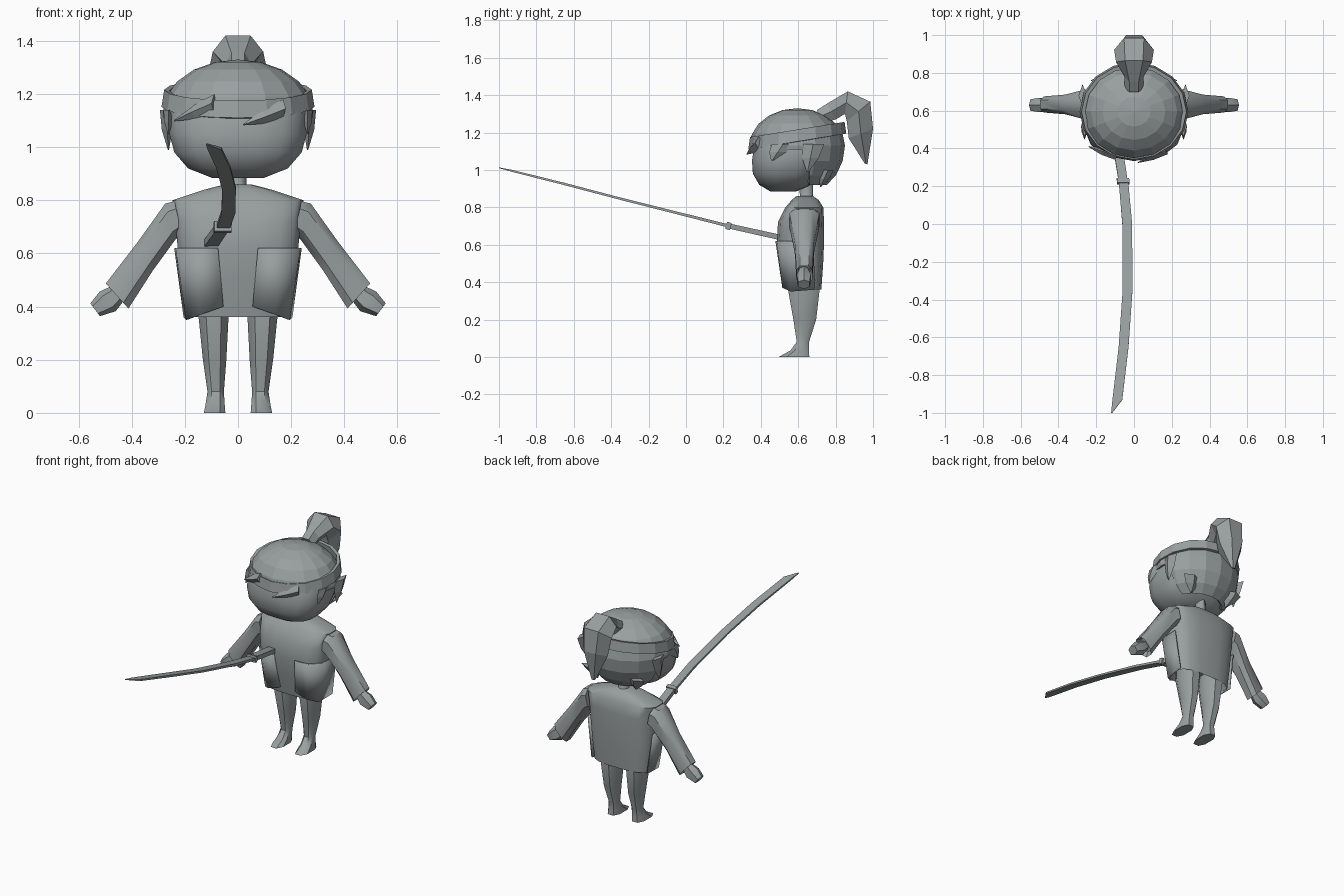
import bpy, bmesh, math
from mathutils import Vector as V

if "Cube" in bpy.data.objects:
    bpy.data.objects.remove(bpy.data.objects["Cube"])

grey = bpy.data.materials.new("slate_grey")
grey.diffuse_color = (0.32, 0.35, 0.35, 1)
grey.use_nodes = True
grey.node_tree.nodes["Principled BSDF"].inputs["Base Color"].default_value = grey.diffuse_color


def finish(name, bm, smooth=None):
    bmesh.ops.recalc_face_normals(bm, faces=bm.faces)
    me = bpy.data.meshes.new(name)
    bm.to_mesh(me)
    bm.free()
    ob = bpy.data.objects.new(name, me)
    bpy.context.collection.objects.link(ob)
    me.materials.append(grey)
    if smooth:
        bpy.ops.object.select_all(action='DESELECT')
        ob.select_set(True)
        bpy.context.view_layer.objects.active = ob
        bpy.ops.object.shade_smooth_by_angle(angle=math.radians(smooth))
    return ob


def loft(name, sections, n=8, p=1.0, turn=0.0, smooth=None):
    """Skin a list of (centre, half axis u, half axis v) cross-sections."""
    bm = bmesh.new()
    shape = lambda t: math.copysign(abs(t) ** p, t)
    rings = []
    for c, u, v in sections:
        ring = []
        for i in range(n):
            a = turn + math.tau * i / n
            ring.append(bm.verts.new(V(c) + V(u) * shape(math.cos(a)) + V(v) * shape(math.sin(a))))
        rings.append(ring)
    for r, s in zip(rings, rings[1:]):
        for i in range(n):
            j = (i + 1) % n
            bm.faces.new((r[i], r[j], s[j], s[i]))
    bm.faces.new(rings[0])
    bm.faces.new(rings[-1])
    return finish(name, bm, smooth)


def layer(z, hx, y0, y1, x=0):
    """Horizontal cross-section."""
    return ((x, (y0 + y1) / 2, z), (hx, 0, 0), (0, (y1 - y0) / 2, 0))


def lock(name, a, b, u, v):
    """Pointed strand of hair from a to b."""
    mid = V(a).lerp(V(b), 0.5)
    loft(name, [(a, u, v), (mid, V(u) * 0.75, V(v) * 0.9), (b, V(u) * 0.08, V(v) * 0.1)], 4)


# Head and neck
loft("head", [layer(.885, .10, .45, .59), layer(.92, .19, .39, .67), layer(.98, .243, .355, .72),
              layer(1.05, .262, .35, .76), layer(1.12, .265, .36, .80), layer(1.2, .24, .39, .80)],
     16, .72, math.pi / 16, 45)
loft("neck", [layer(.82, .05, .58, .71), layer(.86, .032, .61, .68), layer(.93, .032, .60, .68)], 8, 1, 0, 45)

# Hair cap: faceted dome with the face opening cut out
bm = bmesh.new()
bmesh.ops.create_uvsphere(bm, u_segments=16, v_segments=10, radius=1)
for v in bm.verts:
    v.co = (v.co.x * .283, .595 + v.co.y * .255, 1.13 + v.co.z * (.2 if v.co.z > 0 else .27))


def cut(co, no, clear=False):
    bmesh.ops.bisect_plane(bm, geom=bm.verts[:] + bm.edges[:] + bm.faces[:],
                           plane_co=co, plane_no=no, clear_inner=clear)


cut((0, 0, .92), (0, 0, 1), True)
cut((0, 0, 1.11), (0, 0, 1))
cut((0, .66, 0), (0, 1, 0))
gone = [f for f in bm.faces if f.calc_center_median().z < 1.11 and f.calc_center_median().y < .66]
bmesh.ops.delete(bm, geom=gone, context='FACES')
hair = finish("hair_cap", bm)
hair.modifiers.new("thickness", 'SOLIDIFY').thickness = .018

# Headband: tilted ring, higher at the back
bm = bmesh.new()
rows = [[], []]
for i in range(16):
    a = math.tau * i / 16
    for k, r in enumerate((1.0, .965)):
        y = .595 + .262 * r * math.sin(a)
        z = 1.185 + .16 * (y - .6) + (-.032 if k == 0 else .032)
        rows[k].append(bm.verts.new((.288 * r * math.cos(a), y, z)))
for i in range(16):
    j = (i + 1) % 16
    bm.faces.new((rows[0][i], rows[0][j], rows[1][j], rows[1][i]))
band = finish("headband", bm)
band.modifiers.new("thickness", 'SOLIDIFY').thickness = .02

# Fringe and side locks
lock("fringe_right", (.17, .39, 1.145), (.02, .325, 1.085), (.0, .0, .035), (.01, -.02, 0))
lock("fringe_left", (-.09, .36, 1.165), (-.24, .41, 1.10), (0, 0, .035), (-.01, -.02, 0))
for s in (1, -1):
    lock("side_lock", (s * .272, .68, 1.14), (s * .262, .65, .99), (0, .06, 0), (s * .022, 0, 0))
    lock("temple_lock", (s * .262, .52, 1.14), (s * .262, .46, 1.05), (0, .06, 0), (s * .018, 0, 0))
    lock("nape_lock", (s * .17, .76, 1.0), (s * .14, .72, .91), (.06, 0, 0), (0, .03, 0))

# Ponytail: outer point, inner point and half width along the bend
tail = []
for yo, zo, yi, zi, hx in ((.70, 1.32, .73, 1.25, .05), (.755, 1.355, .80, 1.27, .05),
                           (.865, 1.42, .85, 1.30, .095), (.985, 1.365, .86, 1.26, .105),
                           (1.0, 1.22, .87, 1.17, .085), (.97, 1.03, .955, 1.035, .015)):
    tail.append(((0, (yo + yi) / 2, (zo + zi) / 2), (hx, 0, 0), (0, (yo - yi) / 1.73, (zo - zi) / 1.73)))
loft("ponytail", tail, 6)

# Jacket with a hollow hem
loft("jacket", [layer(.43, .17, .56, .70), layer(.36, .20, .53, .725), layer(.50, .218, .50, .735),
                layer(.62, .23, .485, .74), layer(.72, .238, .49, .74), layer(.80, .25, .53, .735),
                layer(.84, .13, .565, .71), layer(.86, .05, .59, .68)], 16, .65, math.pi / 16, 40)

for s in (1, -1):
    # Front panels that wrap round to the sides
    bm = bmesh.new()
    top = [bm.verts.new((s * x, y, .62)) for x, y in ((.075, .478), (.17, .485), (.235, .55), (.24, .68))]
    low = [bm.verts.new((s * x, y, z)) for x, y, z in
           ((.055, .515, .40), (.14, .515, .37), (.195, .56, .35), (.205, .69, .36))]
    for i in range(3):
        bm.faces.new((top[i], top[i + 1], low[i + 1], low[i]))
    panel = finish("jacket_panel", bm, 40)
    panel.modifiers.new("thickness", 'SOLIDIFY').thickness = .008

    # Sleeve, flared at an open cuff
    loft("sleeve", [((s * x, .633, z), (s * ux, 0, uz), (0, vy, 0)) for x, z, ux, uz, vy in
                    ((.225, .735, .015, .065, .085), (.255, .72, .02, .072, .082),
                     (.35, .588, .03, .057, .055), (.455, .44, .045, .05, .045),
                     (.435, .465, .03, .035, .032))], 8, .7, math.pi / 8, 40)
    # Fist
    loft("hand", [((s * x, .63, z), (s * ux, 0, uz), (0, vy, 0)) for x, z, ux, uz, vy in
                  ((.44, .46, .02, .025, .025), (.49, .42, .03, .037, .042), (.538, .388, .018, .024, .034))],
         6, .8, 0, 40)
    # Leg running down into a pointed foot
    loft("leg", [layer(.44, .058, .55, .71, s * .095), layer(.36, .06, .54, .72, s * .092),
                 layer(.20, .047, .57, .70, s * .088), layer(.08, .033, .59, .66, s * .084),
                 layer(.035, .038, .555, .66, s * .086), layer(0, .043, .49, .665, s * .088)],
         8, .8, math.pi / 8, 40)

# Sword: curved blade, guard and grip
R2 = math.sqrt(2)
bar = lambda x, y, z, w, t: ((x, y, z), (w * R2, 0, 0), (0, .25 * t * R2, t * R2))
Q = math.pi / 4
loft("blade", [bar(-.118, -1.0, 1.012, .003, .002), bar(-.088, -.93, .995, .026, .005),
               bar(-.055, -.65, .925, .026, .006), bar(-.034, -.35, .846, .026, .006),
               bar(-.036, 0, .758, .026, .007), bar(-.056, .23, .70, .025, .008)], 4, 1, Q)
loft("guard", [bar(-.056, .215, .704, .033, .019), bar(-.059, .24, .697, .033, .019)], 4, 1, Q)
loft("grip", [bar(-.058, .23, .70, .024, .013), bar(-.102, .51, .638, .026, .014)], 4, 1, Q)
